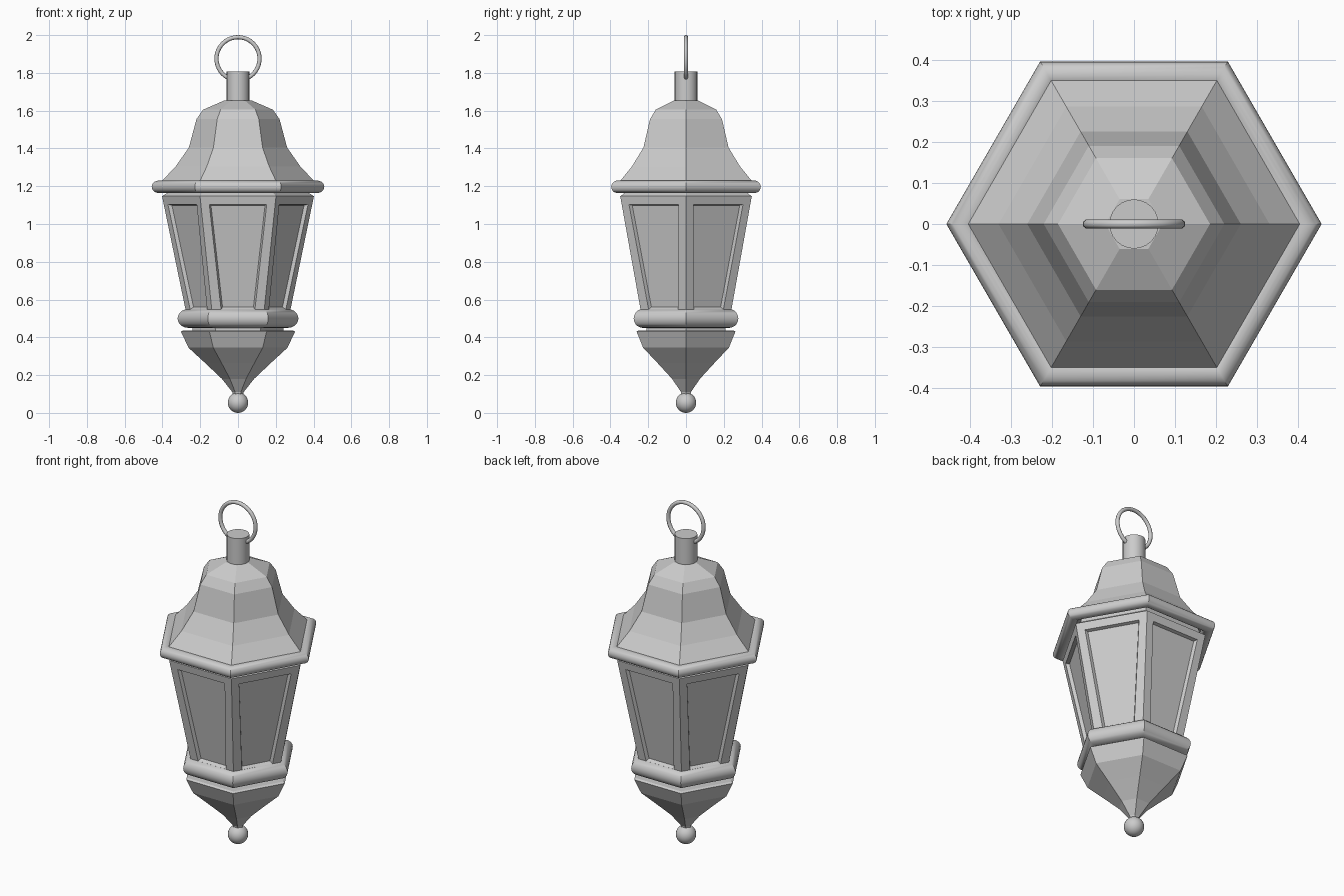
import bpy, bmesh, math
from mathutils import Vector

if "Cube" in bpy.data.objects:
    bpy.data.objects.remove(bpy.data.objects["Cube"])

metal = bpy.data.materials.new("grey metal")
metal.diffuse_color = (0.6, 0.6, 0.6, 1)
metal.use_nodes = True
metal.node_tree.nodes["Principled BSDF"].inputs["Base Color"].default_value = metal.diffuse_color


def finish(bm, name, smooth=None):
    bmesh.ops.recalc_face_normals(bm, faces=bm.faces[:])
    me = bpy.data.meshes.new(name)
    bm.to_mesh(me)
    bm.free()
    ob = bpy.data.objects.new(name, me)
    bpy.context.collection.objects.link(ob)
    me.materials.append(metal)
    if smooth is not None:
        bpy.ops.object.select_all(action='DESELECT')
        ob.select_set(True)
        bpy.context.view_layer.objects.active = ob
        bpy.ops.object.shade_smooth_by_angle(angle=math.radians(smooth))
    return ob


def spin(profile, sides=6, closed=False):
    """Sweep a (corner radius, height) profile round the z axis."""
    bm = bmesh.new()
    rings = []
    for r, z in profile:
        rings.append([bm.verts.new((r * math.cos(2 * math.pi * i / sides),
                                    r * math.sin(2 * math.pi * i / sides), z))
                      for i in range(sides)])
    pairs = list(zip(rings, rings[1:]))
    if closed:
        pairs.append((rings[-1], rings[0]))
    sidefaces = []
    for a, b in pairs:
        for i in range(sides):
            j = (i + 1) % sides
            sidefaces.append(bm.faces.new((a[i], a[j], b[j], b[i])))
    if not closed:
        bm.faces.new(rings[0][::-1])
        bm.faces.new(rings[-1])
    return bm, sidefaces


def round_rim(name, outer, z, r):
    """Hexagonal moulding with a round section."""
    k = r / math.cos(math.pi / 6)
    prof = [(outer - k + k * math.cos(2 * math.pi * i / 20),
             z + r * math.sin(2 * math.pi * i / 20)) for i in range(20)]
    bm, _ = spin(prof, closed=True)
    finish(bm, name, 35)


# bell-shaped hexagonal roof
bm, _ = spin([(0.41, 1.195), (0.41, 1.22), (0.33, 1.305), (0.26, 1.405),
              (0.22, 1.555), (0.185, 1.605), (0.07, 1.655)])
finish(bm, "roof")

# mouldings
round_rim("roof_rim", 0.457, 1.197, 0.033)
round_rim("base_rim", 0.32, 0.50, 0.05)

# tapered body with a recessed panel on every side
bm, faces = spin([(0.268, 0.50), (0.402, 1.147), (0.37, 1.167), (0.36, 1.2)])
panels = faces[:6]
bmesh.ops.recalc_face_normals(bm, faces=bm.faces[:])
bmesh.ops.inset_individual(bm, faces=panels, thickness=0.066, depth=0)
bmesh.ops.inset_individual(bm, faces=panels, thickness=0.012, depth=-0.018)
finish(bm, "lantern_body")

# pointed cup below, with a short core joining it to the rim
bm, _ = spin([(0.025, 0.09), (0.03, 0.11), (0.085, 0.18), (0.175, 0.265),
              (0.262, 0.345), (0.302, 0.43), (0.29, 0.437), (0.24, 0.437),
              (0.24, 0.5)])
finish(bm, "lower_cup")

# ball finial
bm = bmesh.new()
bmesh.ops.create_uvsphere(bm, u_segments=24, v_segments=16, radius=0.054)
bmesh.ops.translate(bm, verts=bm.verts[:], vec=Vector((0, 0, 0.054)))
finish(bm, "ball_finial", 40)

# stem on top
bm, _ = spin([(0.06, 1.63), (0.06, 1.807)], sides=24)
finish(bm, "stem", 40)

# hanging ring
bpy.ops.mesh.primitive_torus_add(major_radius=0.114, minor_radius=0.011,
                                 major_segments=40, minor_segments=10,
                                 location=(0, 0, 1.875),
                                 rotation=(math.pi / 2, 0, 0))
ring = bpy.context.object
ring.name = "hanging_ring"
ring.data.materials.append(metal)
bpy.ops.object.shade_smooth_by_angle(angle=math.radians(60))
